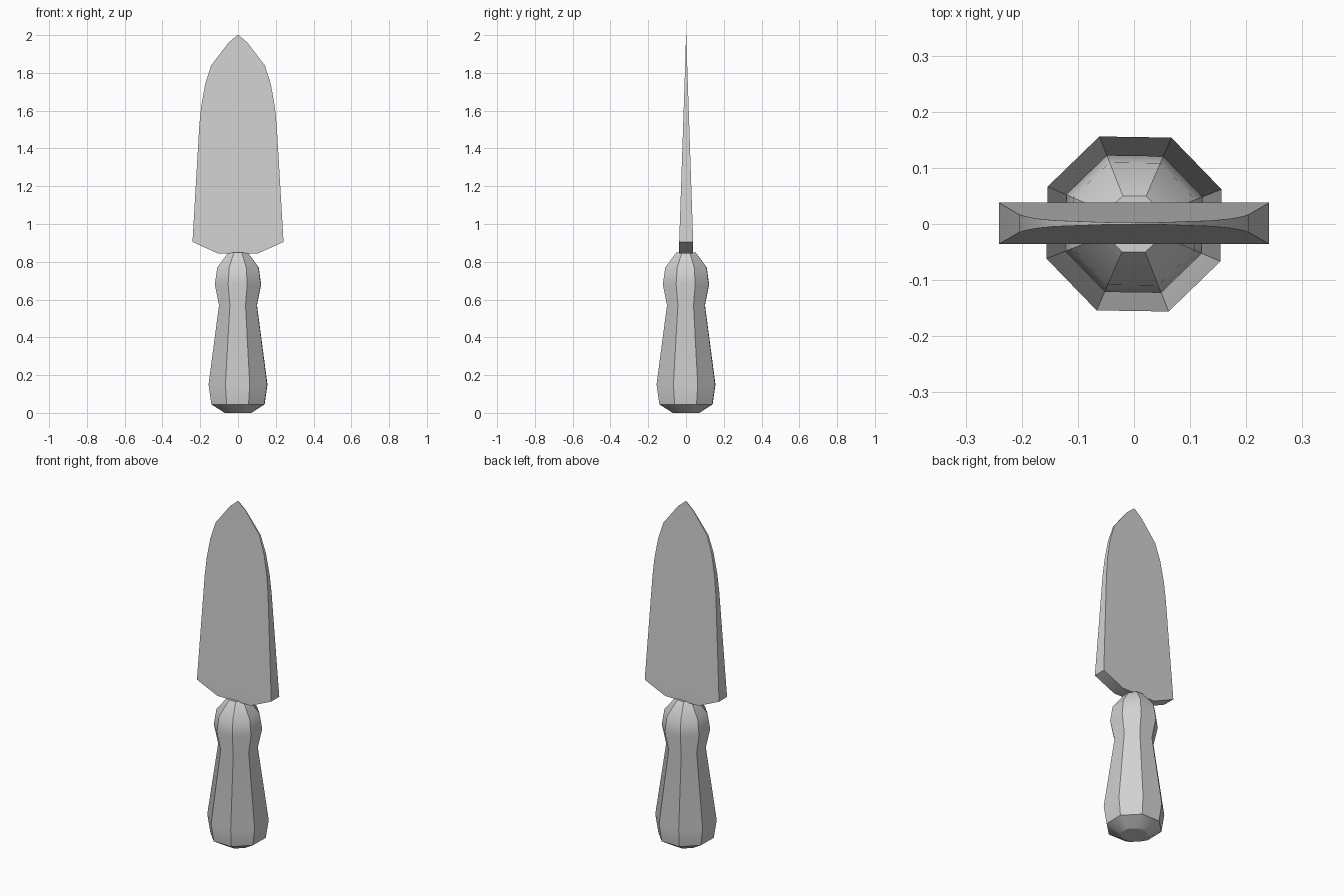
import bpy
import bmesh
import math

if "Cube" in bpy.data.objects:
    bpy.data.objects.remove(bpy.data.objects["Cube"], do_unlink=True)

# One plain grey for the whole tool
grey = bpy.data.materials.new("plain_grey")
grey.use_nodes = True
colour = (0.64, 0.64, 0.64, 1)
grey.diffuse_color = colour
grey.node_tree.nodes["Principled BSDF"].inputs["Base Color"].default_value = colour


def loft(name, rings):
    """Skin a stack of equal-sided rings and cap both ends."""
    bm = bmesh.new()
    loops = [[bm.verts.new(p) for p in ring] for ring in rings]
    sides = len(loops[0])
    for low, high in zip(loops, loops[1:]):
        for i in range(sides):
            j = (i + 1) % sides
            bm.faces.new((low[i], low[j], high[j], high[i]))
    bm.faces.new(loops[0][::-1])
    bm.faces.new(loops[-1])
    bmesh.ops.recalc_face_normals(bm, faces=bm.faces)
    mesh = bpy.data.meshes.new(name)
    bm.to_mesh(mesh)
    bm.free()
    mesh.materials.append(grey)
    obj = bpy.data.objects.new(name, mesh)
    bpy.context.collection.objects.link(obj)
    bpy.ops.object.select_all(action="DESELECT")
    obj.select_set(True)
    bpy.context.view_layer.objects.active = obj
    bpy.ops.object.shade_smooth_by_angle(angle=math.radians(30))
    return obj


def octagon(apothem, z):
    radius = apothem / math.cos(math.pi / 8)
    angles = [math.radians(21.6 + 45 * i) for i in range(8)]
    return [(radius * math.cos(a), radius * math.sin(a), z) for a in angles]


def slab(half_width, z):
    # Thickness tapers evenly from the shoulders to the tip
    depth = max(0.002, min(0.037, 0.037 * (2 - z) / 1.095))
    return [(sx * half_width, 0.001 + sy * depth, z)
            for sx, sy in ((-1, -1), (1, -1), (1, 1), (-1, 1))]


# Handle: faceted grip with a pinched neck and rounded collar
handle_profile = [(0.07, 0), (0.14, 0.045), (0.155, 0.15), (0.1, 0.57),
                  (0.122, 0.68), (0.109, 0.77), (0.05, 0.85)]
loft("handle", [octagon(r, z) for r, z in handle_profile])

# Blade: broad slab with sloping shoulders and a pointed tip
blade_profile = [(0.108, 0.845), (0.241, 0.905), (0.205, 1.52), (0.195, 1.62),
                 (0.174, 1.74), (0.142, 1.84), (0.05, 1.96), (0.003, 2)]
loft("blade", [slab(w, z) for w, z in blade_profile])
